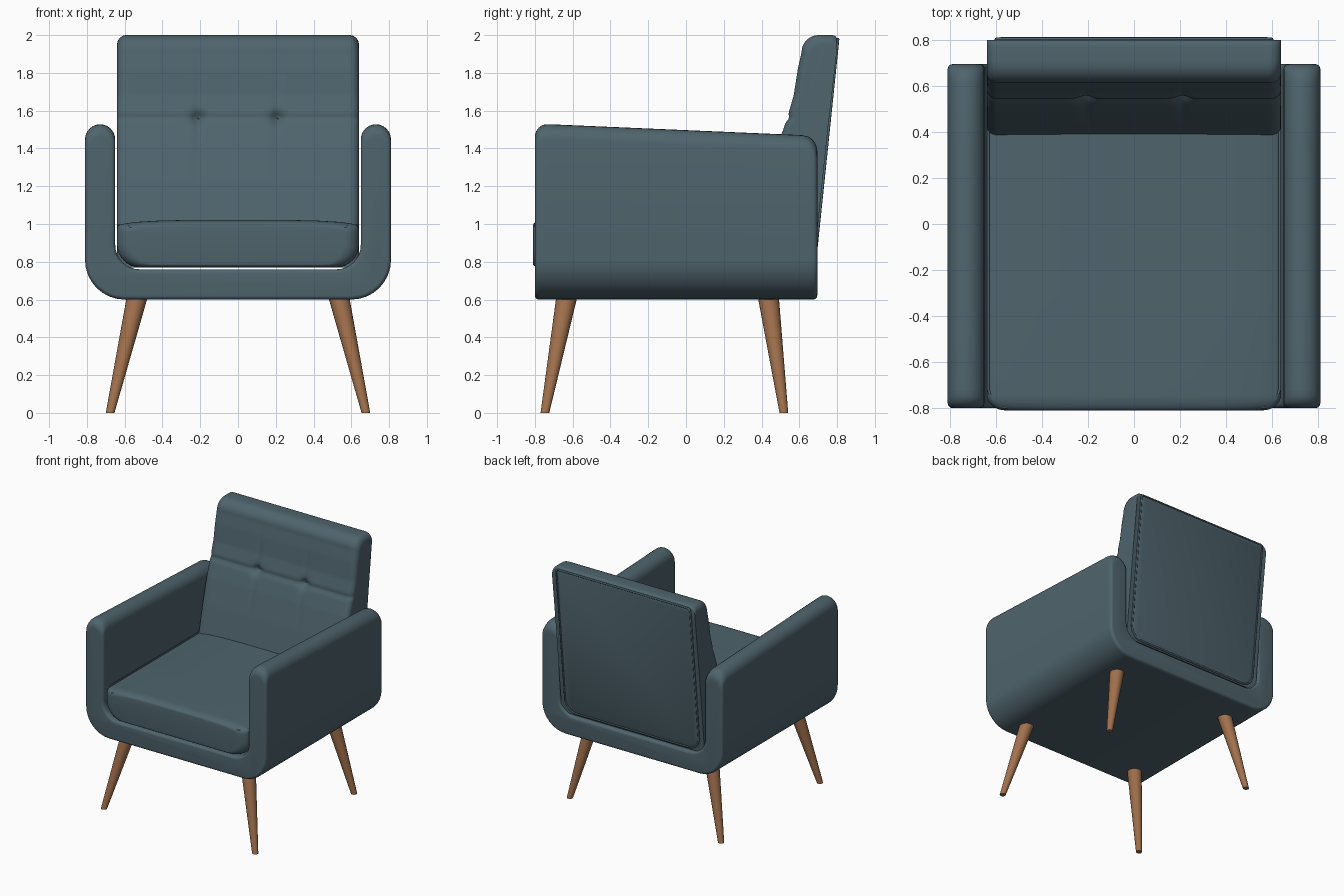
import bpy, bmesh
from math import sin, cos, pi, exp, radians
from mathutils import Vector

cube = bpy.data.objects.get("Cube")
if cube:
    bpy.data.objects.remove(cube)


def material(name, rgb):
    m = bpy.data.materials.new(name)
    m.use_nodes = True
    m.diffuse_color = (*rgb, 1)
    m.node_tree.nodes["Principled BSDF"].inputs["Base Color"].default_value = (*rgb, 1)
    return m


fabric = material("teal fabric", (0.078, 0.127, 0.152))
wood = material("warm wood", (0.36, 0.165, 0.075))


def loft(name, sections, mat, angle=40):
    """Skin a list of closed, equally long point loops and cap both ends."""
    bm = bmesh.new()
    rings = [[bm.verts.new(p) for p in s] for s in sections]
    n = len(rings[0])
    for a, b in zip(rings, rings[1:]):
        for i in range(n):
            j = (i + 1) % n
            bm.faces.new((a[i], a[j], b[j], b[i]))
    bm.faces.new(rings[0])
    bm.faces.new(rings[-1][::-1])
    bmesh.ops.recalc_face_normals(bm, faces=bm.faces)
    me = bpy.data.meshes.new(name)
    bm.to_mesh(me)
    bm.free()
    me.materials.append(mat)
    ob = bpy.data.objects.new(name, me)
    bpy.context.collection.objects.link(ob)
    bpy.ops.object.select_all(action='DESELECT')
    ob.select_set(True)
    bpy.context.view_layer.objects.active = ob
    bpy.ops.object.shade_smooth_by_angle(angle=radians(angle))
    return ob


def piping(name, points, radius, closed=False):
    """Thin round welt along a path."""
    cu = bpy.data.curves.new(name, 'CURVE')
    cu.dimensions = '3D'
    cu.bevel_depth = radius
    cu.bevel_resolution = 2
    sp = cu.splines.new('POLY')
    sp.points.add(len(points) - 1)
    for p, q in zip(sp.points, points):
        p.co = (*q, 1)
    sp.use_cyclic_u = closed
    cu.materials.append(fabric)
    ob = bpy.data.objects.new(name, cu)
    bpy.context.collection.objects.link(ob)


def arc(cx, cz, rx, rz, a0, a1, n=8):
    steps = [radians(a0 + (a1 - a0) * k / n) for k in range(n + 1)]
    return [(cx + rx * cos(t), cz + rz * sin(t)) for t in steps]


def mirrored(half):
    return half + [(-x, z) for x, z in reversed(half)]


# U-shaped shell: floor and both arms in one piece, rounded front and back
FRONT, BACK = -0.80, 0.695


def shell_section(y):
    def ease(d, r):
        t = max(0.0, 1 - d / r)
        return r * (1 - (1 - t * t) ** 0.5)
    d = min(y - FRONT, BACK - y)
    i = ease(d, 0.022)
    top = 1.527 - 0.043 * (y + 0.7) - ease(y - FRONT, 0.07) - ease(BACK - y, 0.08)
    half = arc(0.60, 0.81, 0.21 - i, 0.21 - i, -90, 0)
    half += arc(0.73, top - 0.08, 0.08 - i, 0.08, 0, 180, 12)
    half += arc(0.52, 0.89, 0.13 + i, 0.13 + i, 0, -90)
    return [(x, y, z) for x, z in mirrored(half)]


rim = [0, 0.001, 0.003, 0.007, 0.013, 0.022, 0.035, 0.05, 0.08]
ys = [FRONT + d for d in rim] + [-0.4, 0, 0.3] + [BACK - d for d in reversed(rim)]
loft("arm_and_base_shell", [shell_section(y) for y in ys], fabric)


# Seat cushion with crowned top and rounded front
def seat_section(y, e):
    w, low, high = 0.64 - 0.08 * e, 0.77 + 0.015 * e, 1.0 - 0.03 * e
    half = arc(w - 0.12, low + 0.12, 0.12, 0.12, -90, 0)
    half += arc(w - 0.03, high - 0.03, 0.03, 0.03, 0, 80, 5)
    half += [(w * k, high + 0.022 * (1 - k ** 4)) for k in (0.85, 0.65, 0.4, 0.15)]
    return [(x, y, z) for x, z in mirrored(half)]


angles = [k * pi / 16 for k in range(9)]
stations = [(-0.81 + 0.07 * (1 - cos(t)), 1 - sin(t)) for t in angles]
loft("seat_cushion", [seat_section(y, e) for y, e in stations + [(-0.3, 0), (0.5, 0)]],
     fabric)

# Welt around the top edge of the seat
side = [(0.634, 0.42, 0.995), (0.634, -0.72, 0.995), (0.615, -0.765, 0.99),
        (0.57, -0.798, 0.984)]
piping("seat_welt", side + [(-x, y, z) for x, y, z in reversed(side)], 0.006)

# Backrest cushion: leaning profile with a cross seam and two tufts
front_line = [(0.34, 0.77), (0.39, 1.02), (0.435, 1.22), (0.487, 1.42), (0.535, 1.56),
              (0.57, 1.68), (0.592, 1.82), (0.612, 1.91)]
TUFT_X, SEAM_Z = 0.21, 1.56


def front_y(z):
    for (y0, z0), (y1, z1) in zip(front_line, front_line[1:]):
        if z <= z1:
            return y0 + (y1 - y0) * (z - z0) / (z1 - z0)
    return front_line[-1][0]


def back_y(z):
    return 0.675 + 0.125 * (z - 0.77) / 1.2


def dent(x, z):
    dx, dz = abs(x) - TUFT_X, z - SEAM_Z
    seam = 0.010 * exp(-(dz / 0.016) ** 2)
    tuft = 0.03 * exp(-(dx * dx + dz * dz) / 0.035 ** 2)
    pleat = 0.006 * exp(-(dx / 0.018) ** 2) * exp(-(dz / 0.25) ** 2)
    return seam + tuft + pleat


def back_section(x, off):
    pts = []
    steps = 84
    for k in range(steps + 1):
        z = 0.77 + 1.14 * k / steps
        pts.append((front_y(z) + dent(x, z) + off * 0.8, z))
    pts += [(y + off * 0.8, z) for y, z in arc(0.702, 1.91, 0.09, 0.09, 170, 90)]
    pts += arc(0.775, 1.975, 0.025, 0.025, 90, 0, 4)
    pts += [(back_y(z), z) for z in (1.9, 1.5, 1.1, 0.77)]
    # lower the top corners toward the sides
    return [(x, y, z - off * min(1, max(0, (z - 1.6) / 0.4))) for y, z in pts]


ends = [(0.59 + 0.05 * cos(t), 0.05 * (1 - sin(t))) for t in angles]
xs = [(x, o) for x, o in ends] + [(0.57 - 0.015 * k, 0) for k in range(77)]
xs += [(-x, o) for x, o in reversed(ends)]
loft("backrest_cushion", [back_section(x, o) for x, o in xs], fabric, 50)


# Rear panel and its welt
def panel_loop(out, inset):
    w, low, high = 0.595 - inset, 0.79 + inset, 1.975 - inset
    half = arc(w - 0.1, low + 0.1, 0.1, 0.1, -90, 0, 6)
    half += arc(w - 0.02, high - 0.02, 0.02, 0.02, 0, 90, 3)
    return [(x, back_y(z) + out, z) for x, z in mirrored(half)]


loft("rear_panel", [panel_loop(-0.01, 0), panel_loop(0.004, 0), panel_loop(0.009, 0.012)],
     fabric)
piping("rear_panel_welt", panel_loop(0.004, -0.004), 0.007, True)

# Tapered splayed legs
for place, top_y, foot_y in (("front", -0.63, -0.747), ("rear", 0.435, 0.518)):
    for name, s in (("left", 1), ("right", -1)):
        foot, top = Vector((0.677 * s, foot_y, 0)), Vector((0.532 * s, top_y, 0.62))
        rings = []
        for c, r in ((foot, 0.023), (top, 0.056)):
            rings.append([c + Vector((r * cos(k * pi / 12), r * sin(k * pi / 12), 0))
                          for k in range(24)])
        loft(f"{place}_{name}_leg", rings, wood)
